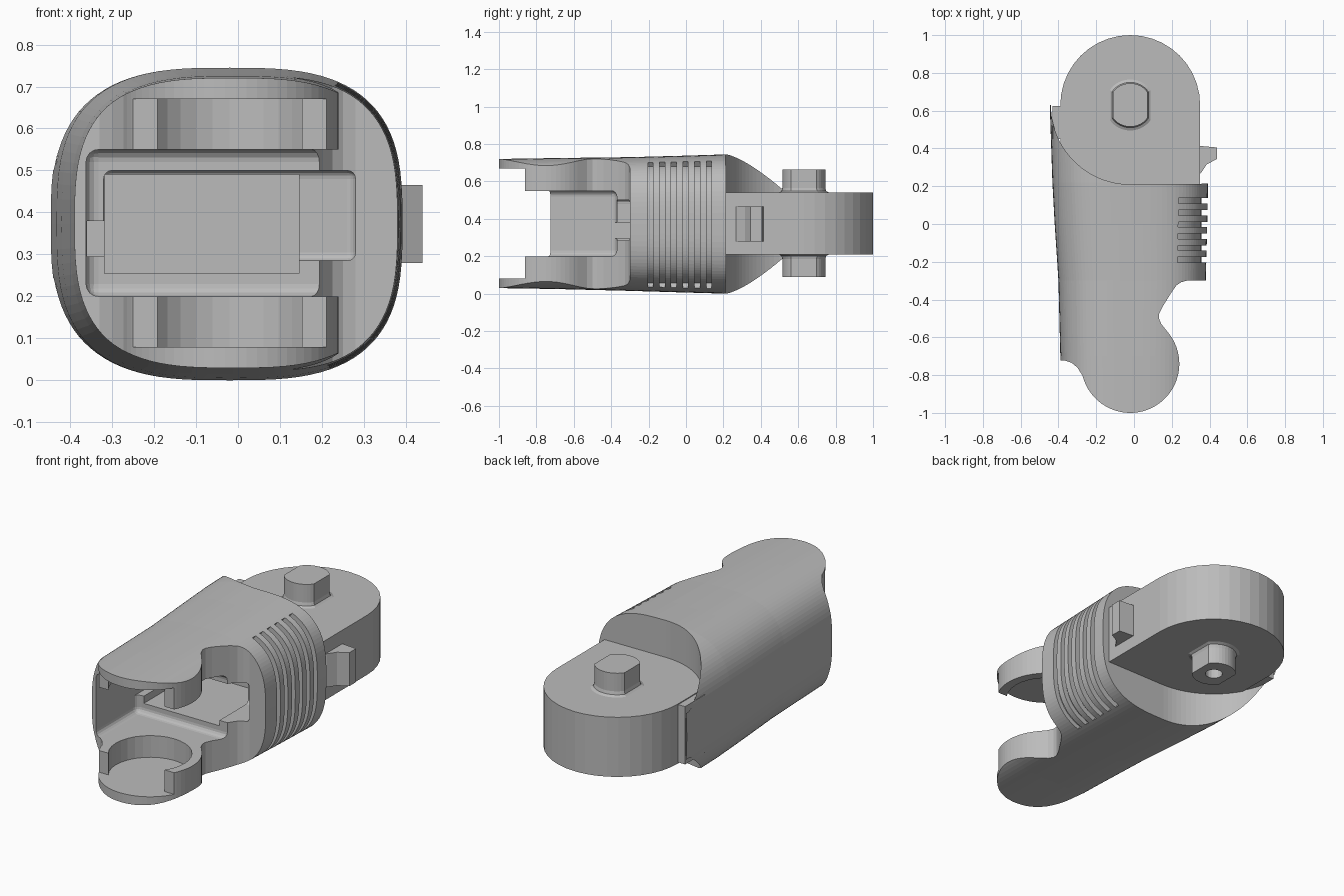
import bpy, bmesh, math
from math import sin, cos, radians

if "Cube" in bpy.data.objects:
    bpy.data.objects.remove(bpy.data.objects["Cube"], do_unlink=True)

# Single plastic colour
plastic = bpy.data.materials.new("grey plastic")
plastic.use_nodes = True
GREY = (0.5, 0.5, 0.5, 1)
plastic.diffuse_color = GREY
plastic.node_tree.nodes["Principled BSDF"].inputs["Base Color"].default_value = GREY

PIVOT = (-0.02, 0.63)    # rear hinge pin
SOCKET = (-0.02, -0.74)  # front hinge socket


def loft(name, rings):
    """Skin a closed solid over rings of 3D points."""
    bm = bmesh.new()
    loops = [[bm.verts.new(p) for p in ring] for ring in rings]
    n = len(loops[0])
    for a, b in zip(loops, loops[1:]):
        for i in range(n):
            j = (i + 1) % n
            bm.faces.new((a[i], a[j], b[j], b[i]))
    bm.faces.new(loops[0])
    bm.faces.new(loops[-1])
    bmesh.ops.recalc_face_normals(bm, faces=bm.faces)
    mesh = bpy.data.meshes.new(name)
    bm.to_mesh(mesh)
    bm.free()
    mesh.materials.append(plastic)
    ob = bpy.data.objects.new(name, mesh)
    bpy.context.collection.objects.link(ob)
    return ob


def prism(name, pts, lo, hi):
    return loft(name, [[(x, y, z) for x, y in pts] for z in (lo, hi)])


def box(name, x0, x1, y0, y1, z0, z1):
    return prism(name, [(x0, y0), (x1, y0), (x1, y1), (x0, y1)], z0, z1)


def arc(centre, r, a0, a1, n):
    angles = [radians(a0 + (a1 - a0) * i / n) for i in range(n + 1)]
    return [(centre[0] + r * cos(a), centre[1] + r * sin(a)) for a in angles]


def circle(centre, r, n=32):
    return arc(centre, r, 0, 360, n)[:-1]


def bake(ob):
    """Replace the mesh by its evaluated modifiers."""
    graph = bpy.context.evaluated_depsgraph_get()
    graph.update()
    mesh = bpy.data.meshes.new_from_object(ob.evaluated_get(graph))
    ob.modifiers.clear()
    ob.data = mesh


def bevel(ob, width):
    mod = ob.modifiers.new("bevel", 'BEVEL')
    mod.width, mod.segments = width, 4
    bake(ob)
    return ob


def boolean(ob, tool, operation='DIFFERENCE'):
    mod = ob.modifiers.new("cut", 'BOOLEAN')
    mod.operation, mod.solver, mod.object = operation, 'EXACT', tool
    bake(ob)
    bpy.data.objects.remove(tool, do_unlink=True)


def oval(y, x0, x1, z0, z1, scale=1.0, a0=0, a1=360, n=96):
    """Rounded-square cross-section at depth y."""
    def bulge(v):
        return math.copysign(abs(v) ** (2 / 3), v)
    pts = []
    for i in range(n):
        a = radians(a0 + (a1 - a0) * i / n)
        pts.append(((x0 + x1) / 2 + scale * (x1 - x0) / 2 * bulge(cos(a)), y,
                    (z0 + z1) / 2 + scale * (z1 - z0) / 2 * bulge(sin(a))))
    return pts


# Finger segment shell: tapered oval trimmed by the plan outline
sections = [(-1.02, -.385, .36, .03, .72), (-.7, -.39, .365, .025, .725),
            (-.3, -.4, .38, .015, .73), (0, -.42, .388, .006, .738),
            (.22, -.432, .392, 0, .745), (.66, -.447, .392, 0, .745)]
body = loft("finger_body", [oval(*s) for s in sections])
outline = ([(-.6, -.72), (-.37, -.722), (-.33, -.735), (-.3, -.76)]
           + arc(SOCKET, .26, 194, 398, 36)
           + [(.145, -.53), (.132, -.5), (.133, -.475), (.15, -.44), (.2, -.36),
              (.225, -.325), (.25, -.308), (.28, -.3), (.6, -.3), (.6, .215)]
           + arc(PIVOT, .42, 269, 180, 24) + [(-.6, .63)])
boolean(body, prism("plan_cutter", outline, -.2, 1), 'INTERSECT')

# Rear hinge tongue, joined to the shell
tongue = arc(PIVOT, .37, 0, 180, 20) + [(-.39, .35), (-.25, .12), (.35, .12)]
boolean(body, prism("hinge_tongue", tongue, .21, .54), 'UNION')
boolean(body, box("tongue_web", -.432, -.37, .45, .625, .215, .535), 'UNION')

# Front fork: gap, pin sockets and open mouth
boolean(body, bevel(box("fork_gap", -.362, .7, -1.3, -.37, .2, .55), .03))
boolean(body, prism("socket_cutter", circle(SOCKET, .21), .08, .67))
boolean(body, box("mouth_cutter", -.362, .7, -1.3, -.86, .08, .67))

# Inner tunnel behind the fork, with side key slot
boolean(body, bevel(box("tunnel_cutter", -.32, .28, -.6, -.12, .285, .5), .02))
boolean(body, box("channel_cutter", -.318, .145, -.5, .08, .255, .49))
boolean(body, box("key_cutter", -.36, -.3, -.5, .0, .295, .38))

# Grip grooves wrapped around the pad side
for i in range(6):
    y = -.19 + i * .0625
    rib = []
    for depth in (y - .014, y + .014):
        size = (-.42, .388, .006, .738)
        inner = oval(depth, *size, scale=.925, a0=-64, a1=64, n=40)
        outer = oval(depth, *size, scale=1.1, a0=-64, a1=64, n=40)
        rib.append(inner + outer[::-1])
    boolean(body, loft("groove_cutter", rib))


# Hinge pins with two flats and a flared foot
def pin_ring(r, z):
    return [(PIVOT[0] + max(-.8 * r, min(.8 * r, x)), PIVOT[1] + y, z)
            for x, y in circle((0, 0), r, 40)]


for name, foot, tip in (("upper_hinge_pin", .54, .665), ("lower_hinge_pin", .21, .09)):
    s = 1 if tip > foot else -1
    pin = loft(name, [pin_ring(.135, foot - s * .01), pin_ring(.135, foot),
                      pin_ring(.12, foot + s * .008), pin_ring(.115, foot + s * .025),
                      pin_ring(.115, tip)])
    if s < 0:
        boolean(pin, prism("pin_hole_cutter", circle(PIVOT, .045, 16), 0, .17))

# Stop lug on the side of the tongue
prism("stop_lug", [(.33, .25), (.355, .27), (.385, .315), (.44, .345),
                   (.44, .405), (.33, .415)], .28, .465)
